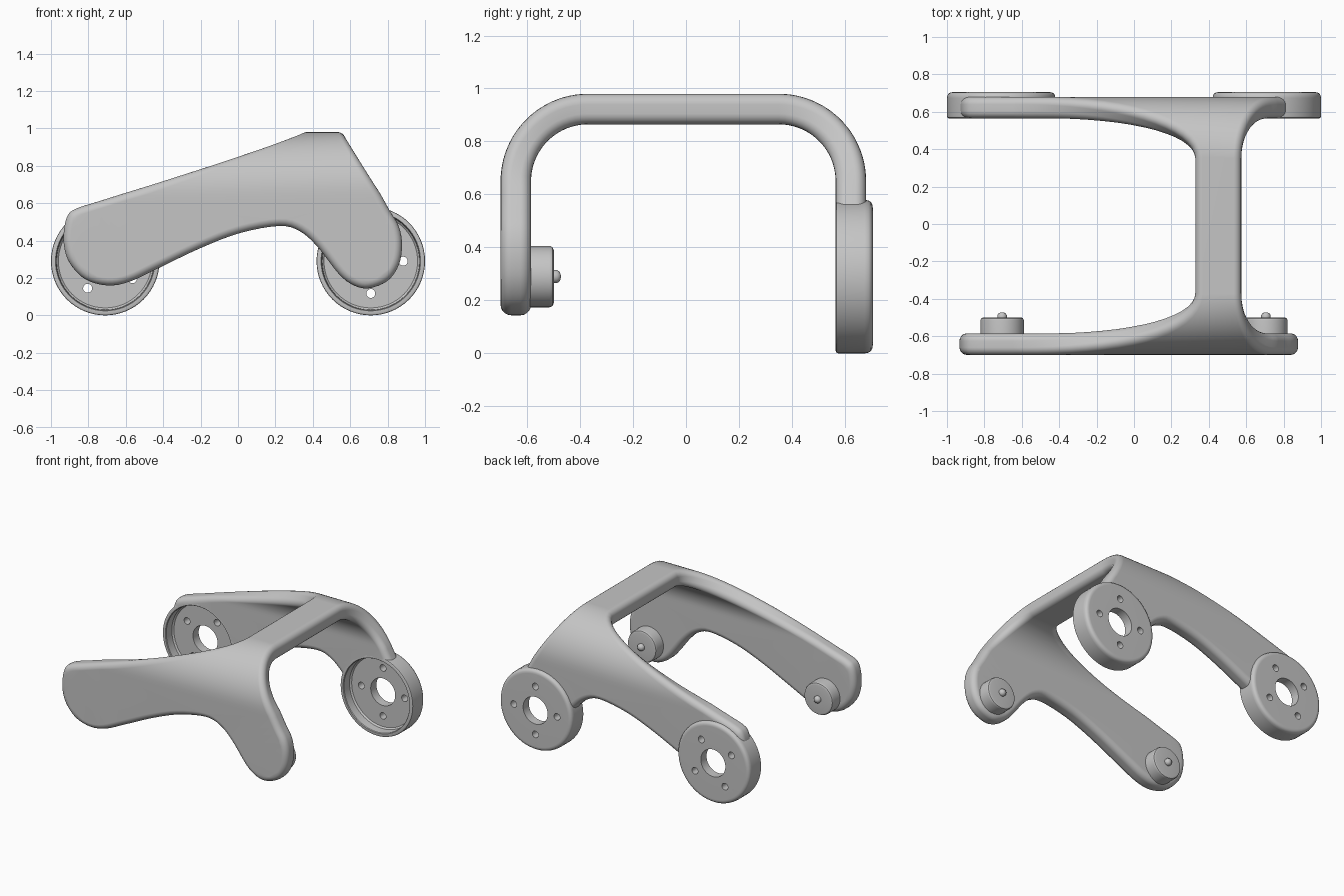
import bpy, bmesh, math
from mathutils import Vector, Matrix

if "Cube" in bpy.data.objects:
    bpy.data.objects.remove(bpy.data.objects["Cube"])

GREY = (0.56, 0.56, 0.56, 1)
mat = bpy.data.materials.new("satin grey")
mat.use_nodes = True
mat.diffuse_color = GREY
mat.node_tree.nodes["Principled BSDF"].inputs["Base Color"].default_value = GREY

HALF, ROUND = 0.0575, 0.04  # half the plate thickness, edge rounding
FLAT, BEND = 0.36, 0.2725   # half length of the flat bar, bend radius at mid plate
BEND_Z, Y_SHIFT = 0.65, -0.01
ARC_END = FLAT + BEND * math.pi / 2
STEPS, LAYERS = 16, 5
AXLE_X, AXLE_Z = 0.71, 0.29


def make_object(name, bm):
    bmesh.ops.recalc_face_normals(bm, faces=bm.faces)
    mesh = bpy.data.meshes.new(name)
    bm.to_mesh(mesh)
    bm.free()
    mesh.materials.append(mat)
    ob = bpy.data.objects.new(name, mesh)
    bpy.context.collection.objects.link(ob)
    return ob


def select(ob):
    bpy.ops.object.select_all(action='DESELECT')
    ob.select_set(True)
    bpy.context.view_layer.objects.active = ob


def finish(ob):
    select(ob)
    bpy.ops.object.shade_smooth_by_angle(angle=math.radians(35))
    mod = ob.modifiers.new("even_normals", 'WEIGHTED_NORMAL')
    mod.keep_sharp = True


def lathe(name, profile, x, closed, steps=64):
    """Turn a (radius, y) profile about the axle at the given x."""
    bm = bmesh.new()
    vs = [bm.verts.new((r, y, 0)) for r, y in profile]
    pairs = list(zip(vs, vs[1:])) + ([(vs[-1], vs[0])] if closed else [])
    edges = [bm.edges.new(p) for p in pairs]
    bmesh.ops.spin(bm, geom=vs + edges, cent=(0, 0, 0), axis=(0, 1, 0),
                   angle=math.tau, steps=steps)
    bmesh.ops.remove_doubles(bm, verts=bm.verts, dist=1e-5)
    bmesh.ops.translate(bm, verts=bm.verts, vec=(x, 0, AXLE_Z))
    return make_object(name, bm)


def cut(ob, spots, radius):
    """Drill holes along y at the (x, z) spots on the rear side."""
    bm = bmesh.new()
    for x, z in spots:
        place = Matrix.Translation((x, 0.65, z)) @ Matrix.Rotation(math.pi / 2, 4, 'X')
        bmesh.ops.create_cone(bm, cap_ends=True, segments=64 if radius > 0.1 else 20,
                              radius1=radius, radius2=radius, depth=0.5, matrix=place)
    cutter = make_object("hole_cutter", bm)
    cutter.hide_render = True
    mod = ob.modifiers.new("holes", 'BOOLEAN')
    mod.object, mod.operation, mod.solver = cutter, 'DIFFERENCE', 'EXACT'
    select(ob)
    bpy.ops.object.modifier_apply(modifier=mod.name)
    bpy.data.objects.remove(cutter)


def spline(pts, n=4):
    """Smooth curve through the points, end points included."""
    p = [Vector(q) for q in pts]
    p = [2 * p[0] - p[1]] + p + [2 * p[-1] - p[-2]]
    out = []
    for a, b, c, d in zip(p, p[1:], p[2:], p[3:]):
        for i in range(n):
            t = i / n
            out.append(0.5 * (2 * b + (c - a) * t + (2 * a - 5 * b + 4 * c - d) * t * t
                              + (3 * b - a - 3 * c + d) * t ** 3))
    return out + [p[-2]]


# Frame: flat pattern of bar and two legs, then bent to a U
def left_line(z):
    return -0.9 + (z - 0.56) / 0.318


def right_line(z):
    return 0.58 + (0.94 - z) / 1.6


def bend_edge(line):
    pts = []
    for k in range(STEPS):
        phi = math.pi / 2 * k / STEPS
        z = BEND_Z + (BEND + 0.028) * math.cos(phi)
        pts.append((line(z), FLAT + BEND * phi))
    return pts


def bend(x, s, h):
    """Move a flat pattern point, at height h off mid plate, onto the U."""
    a, side = abs(s), math.copysign(1, s)
    phi = min(max((a - FLAT) / BEND, 0), math.pi / 2)
    y = min(a, FLAT) + (BEND + h) * math.sin(phi)
    z = BEND_Z + (BEND + h) * math.cos(phi) - max(a - ARC_END, 0)
    return (x, side * y + Y_SHIFT, z)


foot = [(left_line(0.65), 0.65), (-0.75, 0.608), (-0.865, 0.571), (-0.91, 0.535),
        (-0.93, 0.46), (-0.93, 0.37), (-0.9, 0.28), (-0.82, 0.195), (-0.7, 0.16),
        (-0.58, 0.18), (-0.42, 0.255), (-0.2, 0.36), (0.01, 0.44), (0.22, 0.478),
        (0.33, 0.45), (0.425, 0.367), (0.54, 0.22), (0.62, 0.16), (0.7, 0.145),
        (0.8, 0.185), (0.86, 0.27), (0.877, 0.377), (0.86, 0.475),
        (0.81, 0.562), (right_line(0.65), 0.65)]
half = bend_edge(left_line)
half += [(x, ARC_END + BEND_Z - z) for x, z in spline(foot)]
half += bend_edge(right_line)[::-1]
N = len(half)
outline = [Vector(p) for p in half + [(x, -s) for x, s in reversed(half)]]
inward = []
for i, p in enumerate(outline):
    t = (outline[(i + 1) % (2 * N)] - p).normalized() + (p - outline[i - 1]).normalized()
    inward.append(Vector((t.y, -t.x)).normalized())

# Rings of the rounded rim, from the inner face to the outer face
levels = []
for i in range(LAYERS + 1):
    a = math.pi / 2 * i / LAYERS
    levels.append((ROUND * (1 - math.sin(a)), ROUND - HALF - ROUND * math.cos(a)))
levels += [(inset, -h) for inset, h in reversed(levels)]
bm = bmesh.new()
rings = []
for inset, h in levels:
    flat = [p + n * inset for p, n in zip(outline, inward)]
    rings.append([bm.verts.new(bend(p.x, p.y, h)) for p in flat])
for lower, upper in zip(rings, rings[1:]):
    for i in range(2 * N):
        bm.faces.new((lower[i - 1], lower[i], upper[i], upper[i - 1]))
# Faces of the plate: bar, strips round each bend, and the feet
feet = []
for ring in (rings[0], rings[-1]):
    bm.faces.new((ring[0], ring[N - 1], ring[N], ring[-1]))
    for leg in (ring[:N], ring[:N - 1:-1]):
        for k in range(STEPS):
            bm.faces.new((leg[k], leg[k + 1], leg[N - 2 - k], leg[N - 1 - k]))
        feet.append(bm.faces.new(leg[STEPS:N - STEPS]))
bmesh.ops.recalc_face_normals(bm, faces=bm.faces)
bmesh.ops.triangulate(bm, faces=feet)
frame = make_object("bent_frame", bm)
cut(frame, [(-AXLE_X, AXLE_Z), (AXLE_X, AXLE_Z)], 0.274)
finish(frame)

# Rear dished discs and front pegs
disc = [(0.098, 0.64), (0.25, 0.64), (0.26, 0.63), (0.262, 0.57), (0.266, 0.565),
        (0.281, 0.565), (0.288, 0.569), (0.29, 0.577), (0.29, 0.674), (0.287, 0.689),
        (0.281, 0.698), (0.272, 0.703), (0.26, 0.705), (0.098, 0.705)]
peg = [(0, -0.61), (0.116, -0.61), (0.116, -0.515), (0.111, -0.504), (0.1, -0.499),
       (0.025, -0.499), (0.025, -0.487), (0.018, -0.477), (0.008, -0.473), (0, -0.472)]
for side, label, turn in ((-1, "right", 57), (1, "left", 0)):
    wheel = lathe("rear_disc_" + label, disc, side * AXLE_X, True)
    angles = [math.radians(turn + 90 * i) for i in range(4)]
    cut(wheel, [(side * AXLE_X + 0.173 * math.cos(a), AXLE_Z + 0.173 * math.sin(a))
                for a in angles], 0.024)
    finish(wheel)
    finish(lathe("front_peg_" + label, peg, side * 0.705, False, 48))
